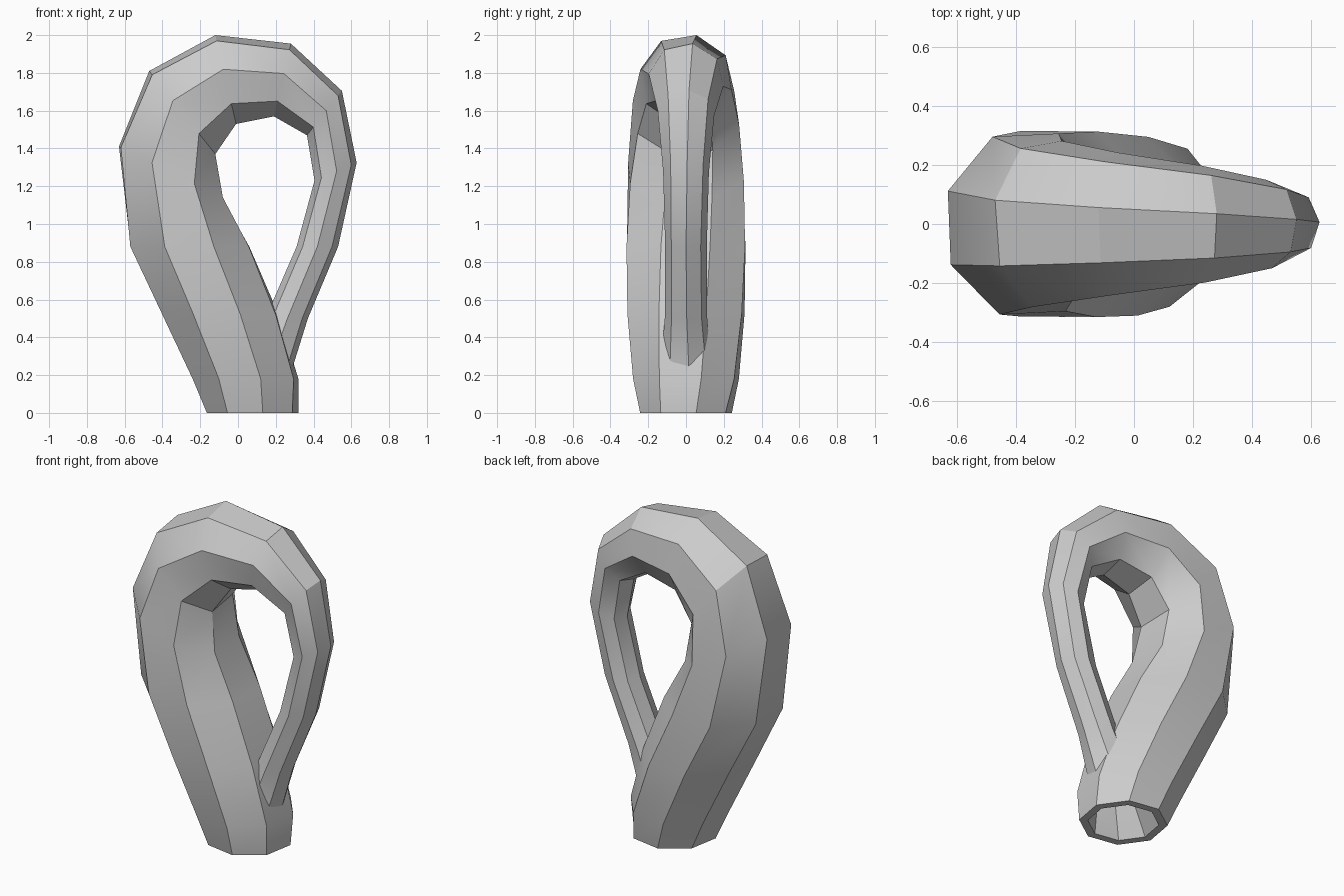
import bpy, bmesh, math
from mathutils import Vector

cube = bpy.data.objects.get("Cube")
if cube:
    bpy.data.objects.remove(cube, do_unlink=True)

SIDES = 8
STEP = 2 * math.pi / SIDES

# Cross-sections along the tube: outer (x, z), inner (x, z), twist in degrees
RINGS = [
    ((-0.165, 0.00), (0.32, 0.00), 12.5),   # base rim
    ((-0.24, 0.18), (0.32, 0.18), 16),
    ((-0.405, 0.53), (0.215, 0.52), 19),
    ((-0.57, 0.88), (0.06, 0.88), 22),
    ((-0.63, 1.41), (-0.08, 1.14), 25),     # widest part of the body
    ((-0.47, 1.81), (-0.12, 1.37), 29),
    ((-0.12, 2.00), (-0.01, 1.53), 32),     # top of the arch
    ((0.28, 1.955), (0.19, 1.57), 35),
    ((0.55, 1.705), (0.365, 1.47), 39),
    ((0.628, 1.325), (0.405, 1.23), 42),
    ((0.53, 0.88), (0.31, 0.88), 45),       # thin neck
    ((0.37, 0.50), (0.145, 0.50), 43),
    ((0.27, 0.18), (-0.01, 0.18), 38),      # neck inside the body
    ((0.273, 0.00), (-0.117, 0.00), 32.5),  # flared mouth
]


def add_ring(bm, outer, inner, twist):
    """Regular polygon whose in-plane width spans outer to inner."""
    a = Vector((outer[0], 0, outer[1]))
    b = Vector((inner[0], 0, inner[1]))
    centre = (a + b) / 2
    u, v = (b - a).normalized(), Vector((0, 1, 0))
    angles = [math.radians(twist) + k * STEP for k in range(SIDES)]
    radius = (b - a).length / 2 / max(abs(math.cos(t)) for t in angles)
    return [bm.verts.new(centre + radius * (math.cos(t) * u + math.sin(t) * v))
            for t in angles]


bm = bmesh.new()
rings = [add_ring(bm, *r) for r in RINGS]

# Tube wall
for lower, upper in zip(rings, rings[1:]):
    for k in range(SIDES):
        n = (k + 1) % SIDES
        bm.faces.new((lower[k], lower[n], upper[n], upper[k]))

# Flat rim joining the mouth of the neck to the base of the body
base, mouth = rings[0], rings[-1]
for k in range(SIDES):
    face = bm.faces.new((mouth[k], mouth[(k + 1) % SIDES],
                         base[(2 - k) % SIDES], base[(3 - k) % SIDES]))
    face.normal_update()
    if face.normal.z > 0:
        face.normal_flip()

mesh = bpy.data.meshes.new("looped_bottle")
bm.to_mesh(mesh)
bm.free()

# Single grey colour
grey = bpy.data.materials.new("light grey")
grey.use_nodes = True
colour = (0.6, 0.6, 0.6, 1)
grey.diffuse_color = colour
grey.node_tree.nodes["Principled BSDF"].inputs["Base Color"].default_value = colour
mesh.materials.append(grey)

bottle = bpy.data.objects.new("looped_bottle", mesh)
bpy.context.collection.objects.link(bottle)
bpy.ops.object.select_all(action='DESELECT')
bottle.select_set(True)
bpy.context.view_layer.objects.active = bottle
bpy.ops.object.shade_smooth_by_angle(angle=math.radians(30))
